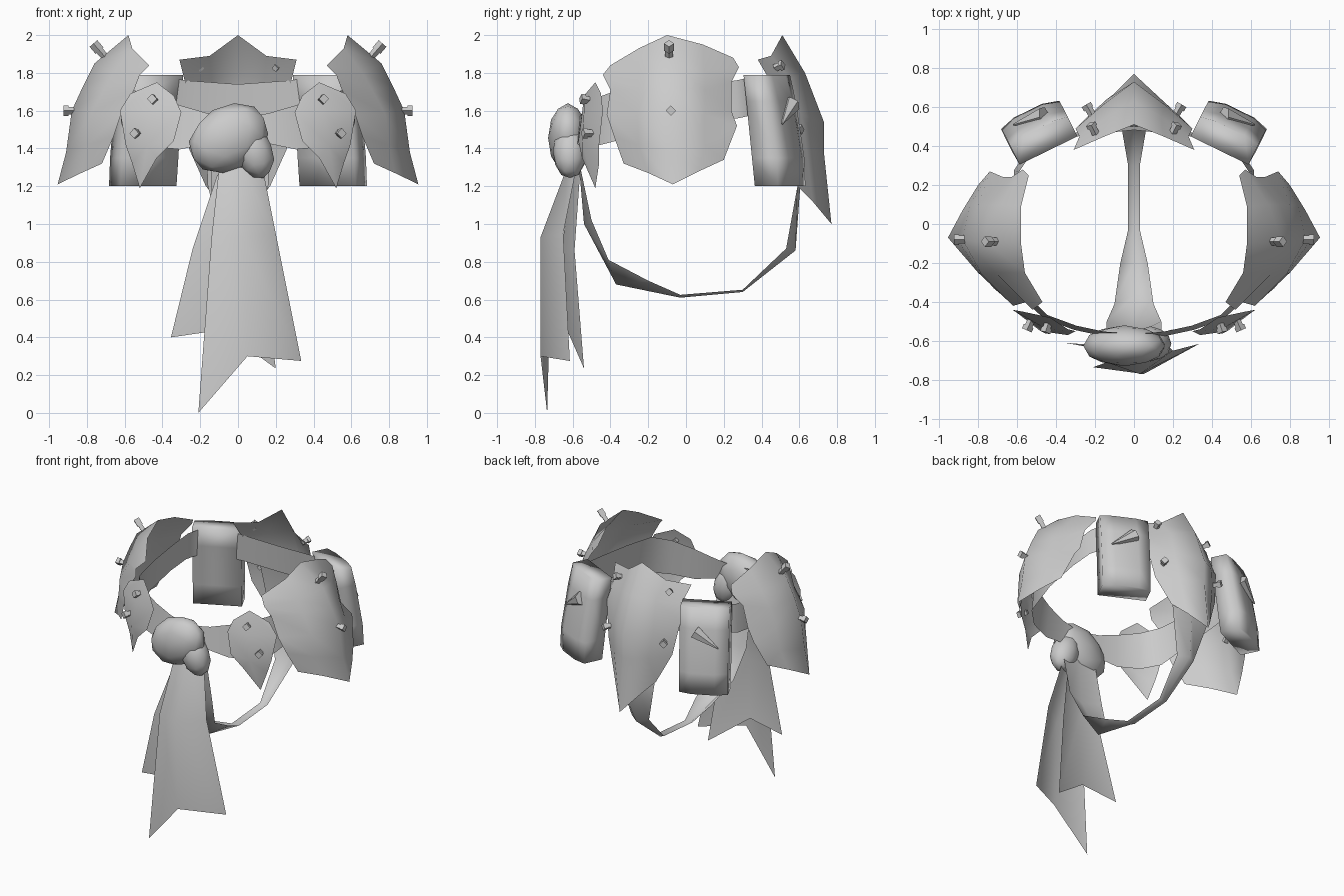
import bpy, bmesh, math
from mathutils import Vector, Matrix

cube = bpy.data.objects.get("Cube")
if cube:
    bpy.data.objects.remove(cube, do_unlink=True)

grey = bpy.data.materials.new("plain grey")
grey.use_nodes = True
grey.diffuse_color = (0.6, 0.6, 0.6, 1)
grey.node_tree.nodes["Principled BSDF"].inputs["Base Color"].default_value = (0.6, 0.6, 0.6, 1)


def finish(name, bm, angle=80, recalc=True):
    if recalc:
        bmesh.ops.recalc_face_normals(bm, faces=bm.faces)
    me = bpy.data.meshes.new(name)
    bm.to_mesh(me)
    bm.free()
    me.materials.append(grey)
    ob = bpy.data.objects.new(name, me)
    bpy.context.collection.objects.link(ob)
    bpy.ops.object.select_all(action='DESELECT')
    ob.select_set(True)
    bpy.context.view_layer.objects.active = ob
    bpy.ops.object.shade_smooth_by_angle(angle=math.radians(angle))


def sheet(name, rows, side=1, closed=False, out=None):
    """Thin surface through rows of points; out is a direction the faces look towards."""
    bm = bmesh.new()
    grid = [[bm.verts.new((x * side, y, z)) for x, y, z in r] for r in rows]
    n = len(rows[0])
    for a, b in zip(grid, grid[1:]):
        for i in range(n if closed else n - 1):
            j = (i + 1) % n
            bm.faces.new((a[i], a[j], b[j], b[i]))
    if out:
        bm.normal_update()
        total = sum((f.normal for f in bm.faces), Vector())
        if total.dot(Vector((out[0] * side, out[1], out[2]))) < 0:
            bmesh.ops.reverse_faces(bm, faces=bm.faces)
    finish(name, bm, recalc=out is None)


def frustum(bm, p, q, r1, r2, sides):
    d = q - p
    m = Matrix.Translation((p + q) / 2) @ d.to_track_quat('Z', 'Y').to_matrix().to_4x4()
    bmesh.ops.create_cone(bm, cap_ends=True, segments=sides, radius1=r1, radius2=r2,
                          depth=d.length, matrix=m)


def stud(name, pos, direction, side, length=0.05):
    # square shank with a slightly wider square head
    p = Vector((pos[0] * side, pos[1], pos[2]))
    d = Vector((direction[0] * side, direction[1], direction[2])).normalized()
    bm = bmesh.new()
    frustum(bm, p - d * 0.02, p + d * length * 0.55, 0.02, 0.02, 4)
    frustum(bm, p + d * length * 0.5, p + d * length, 0.027, 0.027, 4)
    finish(name, bm, 30)


def mirrored(rows):
    # complete half rows (outer edge to x = 0) to full width
    return [r + [(-x, y, z) for x, y, z in reversed(r[:-1])] for r in rows]


# Belt: x, y, middle height, half height; higher at the back, lower edge flared
half = [(0, -0.575, 1.5, 0.06), (0.16, -0.56, 1.505, 0.08), (0.3, -0.53, 1.51, 0.115),
        (0.45, -0.475, 1.54, 0.13), (0.55, -0.38, 1.57, 0.135), (0.59, -0.15, 1.61, 0.11),
        (0.605, 0.1, 1.64, 0.1), (0.6, 0.27, 1.66, 0.1), (0.54, 0.36, 1.68, 0.1),
        (0.42, 0.42, 1.68, 0.1), (0.28, 0.46, 1.66, 0.1), (0, 0.49, 1.64, 0.1)]
path = half + [(-x, y, z, h) for x, y, z, h in reversed(half[1:-1])]
sheet("belt", [[(x * k, y * k, z + s * h) for x, y, z, h in path]
               for s, k in ((1, 0.985), (-1, 1.025))], closed=True)

# Back plate: ridged, ending in a long point
sheet("back_plate", mirrored([
    [(0.31, 0.38, 1.87), (0.15, 0.45, 1.89), (0, 0.51, 2.0)],
    [(0.28, 0.45, 1.75), (0.14, 0.55, 1.77), (0, 0.63, 1.8)],
    [(0.30, 0.49, 1.64), (0.16, 0.61, 1.58), (0, 0.73, 1.54)],
    [(0.26, 0.53, 1.4), (0.14, 0.64, 1.38), (0, 0.73, 1.38)],
    [(0.17, 0.59, 1.2), (0.1, 0.67, 1.12), (0, 0.77, 1.0)]]), out=(0, 1, 0))

side_rows = [
    [(0.47, -0.40, 1.84), (0.56, -0.25, 1.93), (0.58, -0.1, 2.0), (0.58, 0.09, 1.95), (0.54, 0.25, 1.88)],
    [(0.52, -0.44, 1.79), (0.66, -0.25, 1.80), (0.76, -0.09, 1.85), (0.69, 0.1, 1.81), (0.57, 0.28, 1.83)],
    [(0.55, -0.40, 1.71), (0.71, -0.25, 1.71), (0.82, -0.09, 1.73), (0.75, 0.1, 1.71), (0.63, 0.24, 1.75)],
    [(0.62, -0.42, 1.58), (0.78, -0.26, 1.58), (0.88, -0.08, 1.6), (0.80, 0.1, 1.58), (0.67, 0.24, 1.6)],
    [(0.66, -0.38, 1.46), (0.80, -0.25, 1.42), (0.91, -0.08, 1.38), (0.84, 0.1, 1.42), (0.74, 0.27, 1.52)],
    [(0.72, -0.33, 1.32), (0.83, -0.2, 1.27), (0.955, -0.07, 1.21), (0.88, 0.07, 1.28), (0.80, 0.2, 1.34)]]
front_rows = [
    [(0.34, -0.54, 1.68), (0.43, -0.48, 1.75), (0.57, -0.45, 1.69)],
    [(0.30, -0.55, 1.59), (0.45, -0.54, 1.6), (0.625, -0.44, 1.6)],
    [(0.34, -0.57, 1.44), (0.48, -0.55, 1.42), (0.595, -0.46, 1.42)],
    [(0.43, -0.55, 1.35), (0.52, -0.48, 1.19), (0.56, -0.46, 1.32)]]


def pouch(name, side):
    # flat back, rounded outer wall, leaning outwards and thicker towards the bottom
    u, v = Vector((0.9, -0.44, 0)), Vector((0.44, 0.9, 0))
    outline = [(-0.165, -0.07), (0.165, -0.07), (0.165, 0.07), (0.08, 0.095), (-0.08, 0.095), (-0.165, 0.07)]
    bm = bmesh.new()
    rings = []
    for z, k, cx, cy in ((1.79, 0.6, 0.47, 0.44), (1.65, 0.85, 0.478, 0.455),
                         (1.35, 1.1, 0.495, 0.485), (1.2, 0.95, 0.505, 0.5)):
        ring = []
        for a, b in outline:
            p = Vector((cx, cy, z)) + u * a + v * (b * k if b > 0 else b)
            ring.append(bm.verts.new((p.x * side, p.y, p.z)))
        rings.append(ring)
    for a, b in zip(rings, rings[1:]):
        for i in range(6):
            j = (i + 1) % 6
            bm.faces.new((a[i], a[j], b[j], b[i]))
    bm.faces.new(rings[0])
    bm.faces.new(rings[-1])
    finish(name, bm, 100)


# Paired parts
for side, tag in ((1, "left"), (-1, "right")):
    sheet(tag + "_side_plate", side_rows, side, out=(1, 0, 0))
    sheet(tag + "_front_plate", front_rows, side, out=(0, -1, 0))
    pouch(tag + "_pouch", side)
    # spike closing the pouch
    bm = bmesh.new()
    frustum(bm, Vector((0.46 * side, 0.555, 1.63)), Vector((0.62 * side, 0.51, 1.53)), 0.05, 0.004, 6)
    finish(tag + "_pouch_spike", bm, 50)
    # studs
    stud(tag + "_side_stud_upper", (0.7, -0.09, 1.88), (0.65, 0, 0.75), side, 0.1)
    stud(tag + "_side_stud_lower", (0.87, -0.08, 1.6), (1, 0, 0), side, 0.055)
    stud(tag + "_front_stud_upper", (0.44, -0.51, 1.655), (0.3, -0.9, 0.15), side)
    stud(tag + "_front_stud_lower", (0.53, -0.5, 1.48), (0.4, -0.9, 0), side)
    stud(tag + "_back_stud_upper", (0.205, 0.48, 1.83), (0.4, 0.8, 0.3), side, 0.04)
    stud(tag + "_back_stud_lower", (0.22, 0.57, 1.5), (0.5, 0.85, 0), side, 0.05)

# Strap passing underneath from front to back: y, z, half width, edge offsets in y and z
strap = [(-0.57, 1.35, 0.14, 0, 0), (-0.54, 1.0, 0.14, 0.04, 0.02), (-0.37, 0.68, 0.1, -0.04, 0.13),
         (-0.2, 0.645, 0.07, 0, 0.055), (-0.03, 0.61, 0.03, 0, 0.015), (0.3, 0.64, 0.03, 0, 0.012),
         (0.58, 0.86, 0.07, -0.05, 0.01), (0.605, 1.2, 0.16, -0.015, 0), (0.51, 1.66, 0.18, -0.03, 0)]
sheet("under_strap", [[(-w, y + dy, z + dz), (0, y, z), (w, y + dy, z + dz)]
                      for y, z, w, dy, dz in strap])

# Hanging cloth tails
sheet("front_tail", [
    [(-0.1, -0.6, 1.3), (0.02, -0.63, 1.3), (0.13, -0.58, 1.3)],
    [(-0.14, -0.71, 0.93), (0.03, -0.77, 0.93), (0.2, -0.65, 0.95)],
    [(-0.21, -0.735, 0.0), (0.05, -0.77, 0.3), (0.335, -0.615, 0.275)]], out=(0, -1, 0))
sheet("rear_tail", [
    [(-0.11, -0.58, 1.26), (0, -0.6, 1.28), (0.1, -0.56, 1.28)],
    [(-0.24, -0.63, 0.87), (-0.05, -0.66, 0.86), (0.12, -0.59, 0.86)],
    [(-0.355, -0.61, 0.4), (-0.08, -0.63, 0.44), (0.2, -0.54, 0.235)]], out=(0, -1, 0))

# Knot: one large fold and a smaller one tucked beneath
for name, pos, size, tilt in (("knot_main", (-0.05, -0.625, 1.455), (0.225, 0.105, 0.17), -30),
                              ("knot_lower", (0.085, -0.615, 1.385), (0.1, 0.09, 0.15), -20)):
    bm = bmesh.new()
    m = (Matrix.Translation(pos) @ Matrix.Rotation(math.radians(tilt), 4, 'Y')
         @ Matrix.Diagonal((*size, 1)))
    bmesh.ops.create_icosphere(bm, subdivisions=2, radius=1, matrix=m)
    finish(name, bm, 60)
